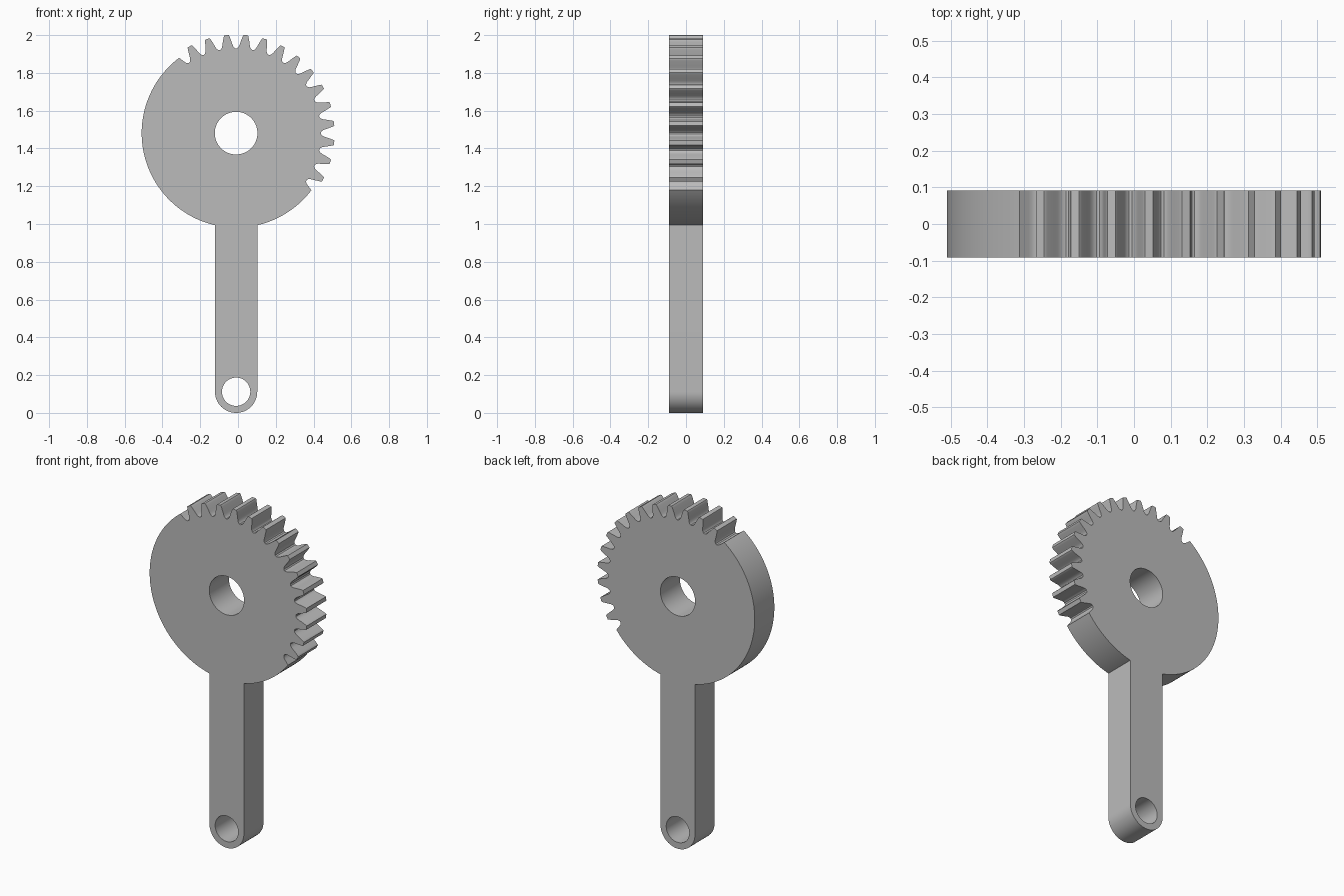
import bpy
import bmesh
from math import asin, cos, degrees, radians, sin

if "Cube" in bpy.data.objects:
    bpy.data.objects.remove(bpy.data.objects["Cube"], do_unlink=True)

# Main dimensions
CX = -0.01
HUB_Z, EYE_Z = 1.481, 0.112
DISC_R, ARM_R = 0.5, 0.112
HUB_HOLE_R, EYE_HOLE_R = 0.113, 0.075
HALF_DEPTH = 0.091
TEETH, PITCH, MIDDLE = 14, 11.25, 45.0

# Tooth flank from tip to root: radius and half angle in degrees
FLANK = [(0.5215, 1.25), (0.518, 1.55), (0.51, 1.85), (DISC_R, 2.2), (0.484, 2.8),
         (0.47, 3.25), (0.46, 3.75), (0.453, 4.4), (0.449, 5.1)]


def polar(radius, angle, z=HUB_Z):
    a = radians(angle)
    return (CX + radius * cos(a), z + radius * sin(a))


def arc(radius, start, end, z=HUB_Z, steps=48):
    return [polar(radius, start + (end - start) * i / steps, z) for i in range(steps + 1)]


def circle(radius, z):
    return arc(radius, 0, 360, z, 64)[:-1]


# Outline: plain rim, toothed sector, plain rim, rounded arm
neck = degrees(asin(ARM_R / DISC_R))
first = MIDDLE - PITCH * (TEETH - 1) / 2
last = MIDDLE + PITCH * (TEETH - 1) / 2
rim_flank = [p for p in FLANK if p[0] <= DISC_R]

outline = arc(DISC_R, neck - 90, first - PITCH + rim_flank[0][1], steps=24)
outline += [polar(r, first - PITCH + a) for r, a in rim_flank[1:]]
for i in range(TEETH):
    centre = first + i * PITCH
    outline += [polar(r, centre - a) for r, a in reversed(FLANK)]
    outline += [polar(r, centre + a) for r, a in FLANK]
outline += [polar(r, last + PITCH - a) for r, a in reversed(rim_flank[1:])]
outline += arc(DISC_R, last + PITCH - rim_flank[0][1], 270 - neck, steps=72)
outline += arc(ARM_R, 180, 360, EYE_Z, 32)

# Extruded flat profile with the two bores
curve = bpy.data.curves.new("sector_gear_profile", "CURVE")
curve.dimensions = "2D"
curve.fill_mode = "BOTH"
curve.extrude = HALF_DEPTH
for points in (outline, circle(HUB_HOLE_R, HUB_Z), circle(EYE_HOLE_R, EYE_Z)):
    spline = curve.splines.new("POLY")
    spline.points.add(len(points) - 1)
    for point, (x, z) in zip(spline.points, points):
        point.co = (x, z, 0, 1)
    spline.use_cyclic_u = True

gear = bpy.data.objects.new("sector_gear_arm", curve)
bpy.context.collection.objects.link(gear)
gear.rotation_euler.x = radians(90)
bpy.ops.object.select_all(action="DESELECT")
gear.select_set(True)
bpy.context.view_layer.objects.active = gear
bpy.ops.object.convert(target="MESH")
bpy.ops.object.transform_apply(location=False, rotation=True, scale=False)
gear = bpy.context.object

# Weld caps to walls
bm = bmesh.new()
bm.from_mesh(gear.data)
bmesh.ops.remove_doubles(bm, verts=bm.verts, dist=0.0001)
bmesh.ops.recalc_face_normals(bm, faces=bm.faces)
bm.to_mesh(gear.data)
bm.free()

# Plain grey metal
grey = bpy.data.materials.new("grey")
grey.use_nodes = True
colour = (0.5, 0.5, 0.5, 1)
grey.diffuse_color = colour
grey.node_tree.nodes["Principled BSDF"].inputs["Base Color"].default_value = colour
gear.data.materials.clear()
gear.data.materials.append(grey)

bpy.ops.object.shade_smooth_by_angle(angle=radians(30))
